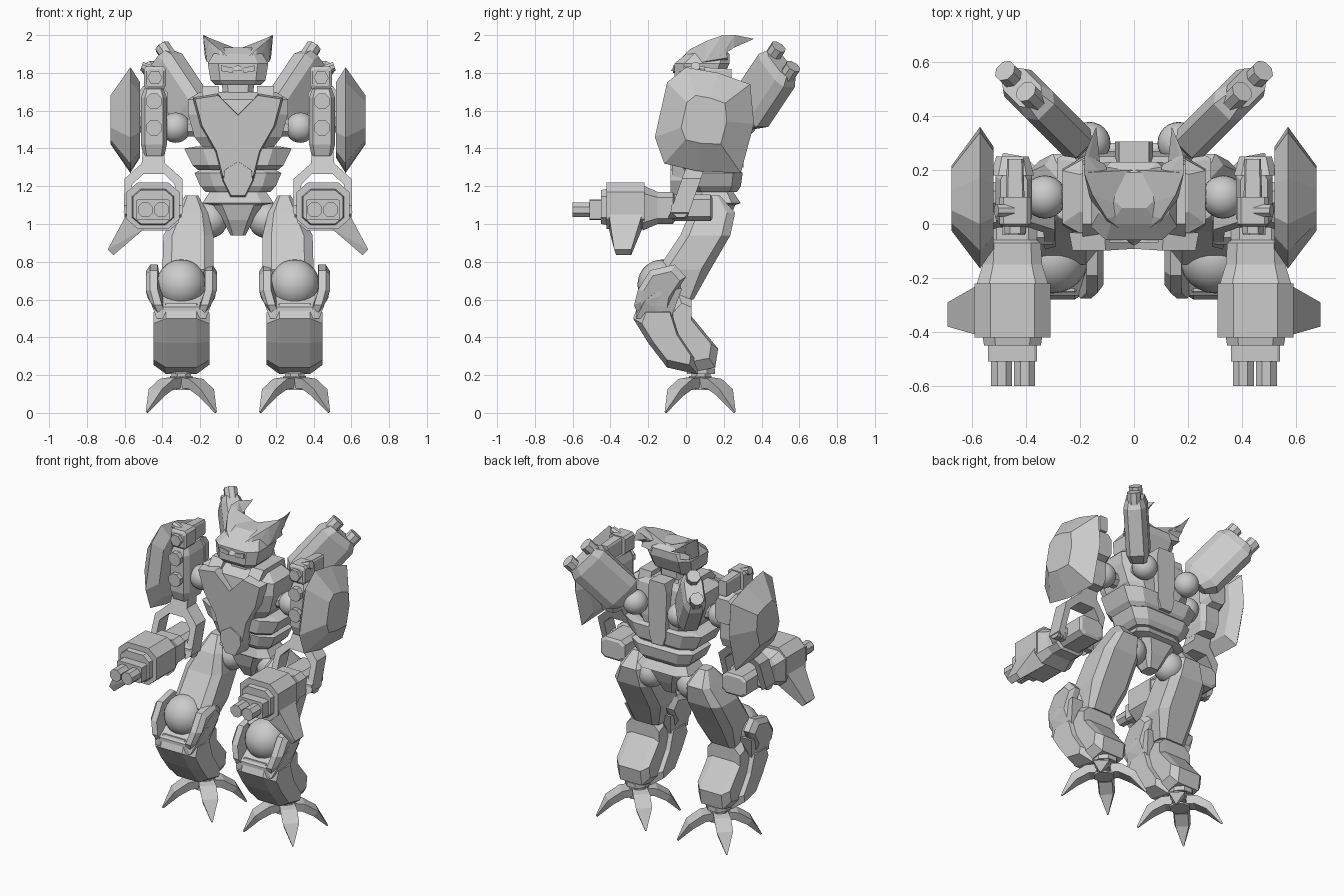
import bpy, bmesh, math
from mathutils import Vector, Matrix

if "Cube" in bpy.data.objects:
    bpy.data.objects.remove(bpy.data.objects["Cube"])

grey = bpy.data.materials.new("plain grey")
grey.diffuse_color = (0.6, 0.6, 0.6, 1)
grey.use_nodes = True
grey.node_tree.nodes["Principled BSDF"].inputs["Base Color"].default_value = grey.diffuse_color


def finish(name, bm, mirror=False, smooth=False):
    bmesh.ops.recalc_face_normals(bm, faces=bm.faces)
    for f in bm.faces:
        f.smooth = smooth
    me = bpy.data.meshes.new(name)
    bm.to_mesh(me)
    bm.free()
    me.materials.append(grey)
    ob = bpy.data.objects.new(name, me)
    bpy.context.collection.objects.link(ob)
    if mirror:
        m = ob.modifiers.new("Mirror", 'MIRROR')
        m.use_mirror_merge = False
    return ob


def loft(name, rings, mirror=False):
    """Skin a stack of equal-length point rings and cap both ends."""
    bm = bmesh.new()
    vs = [[bm.verts.new(p) for p in r] for r in rings]
    n = len(vs[0])
    for a, b in zip(vs, vs[1:]):
        for i in range(n):
            bm.faces.new((a[i], a[(i + 1) % n], b[(i + 1) % n], b[i]))
    bm.faces.new(vs[0])
    bm.faces.new(vs[-1])
    return finish(name, bm, mirror)


def octagon(hx, hy, c=0.35):
    cx, cy = hx * (1 - c), hy * (1 - c)
    return [(cx, -hy), (hx, -cy), (hx, cy), (cx, hy),
            (-cx, hy), (-hx, cy), (-hx, -cy), (-cx, -hy)]


def body(name, levels, c=0.35):
    """Horizontal octagon levels: z, half width, front y, back y."""
    return loft(name, [[(x, y + (f + b) / 2, z) for x, y in octagon(w, (b - f) / 2, c)]
                       for z, w, f, b in levels])


def along_y(name, x, z, levels, c=0.35):
    """Octagon levels along y: y, half width, half height."""
    return loft(name, [[(x + u, y, z + v) for u, v in octagon(w, h, c)]
                       for y, w, h in levels], True)


def slab(name, poly, layers):
    """Side outline (y, z) repeated at each x, scaled for chamfered edges."""
    cy = sum(p[0] for p in poly) / len(poly)
    cz = sum(p[1] for p in poly) / len(poly)
    return loft(name, [[(x, cy + (y - cy) * s, cz + (z - cz) * s) for y, z in poly]
                       for x, s in layers], True)


def plate(name, poly, y0, y1, shear=0.0, mirror=False, s=1.0):
    """Front outline (x, z) given depth, optionally leaning with height."""
    cx = sum(p[0] for p in poly) / len(poly)
    cz = sum(p[1] for p in poly) / len(poly)
    front = [(cx + (x - cx) * s, y0 + shear * (z - 1.3), cz + (z - cz) * s) for x, z in poly]
    back = [(x, y1 + shear * (z - 1.3), z) for x, z in poly]
    return loft(name, [front, back], mirror)


def hull(name, pts, mirror=False):
    bm = bmesh.new()
    vs = [bm.verts.new(p) for p in pts]
    r = bmesh.ops.convex_hull(bm, input=vs)
    bmesh.ops.delete(bm, geom=[v for v in r["geom_interior"] if isinstance(v, bmesh.types.BMVert)],
                     context='VERTS')
    return finish(name, bm, mirror)


def ball(name, c, r):
    bm = bmesh.new()
    bmesh.ops.create_uvsphere(bm, u_segments=24, v_segments=14, radius=r,
                              matrix=Matrix.Translation(c))
    return finish(name, bm, True, True)


def rod(name, p0, p1, r, n=8):
    a, b = Vector(p0), Vector(p1)
    d = b - a
    m = Matrix.Translation((a + b) / 2) @ d.to_track_quat('Z', 'Y').to_matrix().to_4x4()
    bm = bmesh.new()
    bmesh.ops.create_cone(bm, cap_ends=True, segments=n, radius1=r, radius2=r,
                          depth=d.length, matrix=m @ Matrix.Rotation(math.pi / n, 4, 'Z'))
    return finish(name, bm, True)


def both(half):
    return half + [(-x, z) for x, z in reversed(half) if x > 0]


# Torso: chest, ribs, waist and pelvis
body("chest", [(1.36, .15, -.02, .26), (1.46, .23, -.05, .27), (1.58, .265, -.06, .26),
               (1.66, .265, -.05, .25), (1.70, .20, .01, .22)])
body("upper_rib", [(1.285, .21, .0, .27), (1.31, .24, -.03, .29), (1.40, .285, -.03, .30),
                   (1.41, .22, .0, .28)])
body("lower_rib", [(1.17, .17, .04, .27), (1.20, .20, .02, .29), (1.27, .23, .01, .30),
                   (1.29, .19, .03, .28)])
body("waist", [(1.12, .13, .06, .25), (1.32, .18, .03, .26)])
body("pelvis", [(.94, .04, .10, .19), (1.02, .08, .06, .23), (1.10, .13, .04, .26),
                (1.11, .19, .03, .29), (1.17, .15, .05, .25)])
plate("breastplate", both([(0, 1.58), (.11, 1.69), (.24, 1.67), (.20, 1.52), (.12, 1.38),
                           (.085, 1.24)]), -.075, -.01, -.06, s=.95)
plate("belly_plate", both([(0, 1.34), (.08, 1.29), (.085, 1.23), (.04, 1.14)]), -.082, .08, s=.9)
plate("spine_plate", both([(.055, 1.72), (.07, 1.66), (.06, 1.36), (.04, 1.30)]), .305, .20)
body("neck", [(1.56, .07, .0, .18), (1.80, .09, .01, .18)])
hull("collar", [(x, y, z) for x in (.10, .19) for y, z in
                ((-.06, 1.66), (.0, 1.73), (.22, 1.73), (.25, 1.60))], True)

# Head: face, helmet crest and swept horns
body("head", [(1.735, .12, -.04, .16), (1.76, .145, -.06, .19), (1.85, .16, -.06, .23),
              (1.90, .13, .0, .23), (1.935, .07, .06, .19)])
plate("visor", [(.02, 1.825), (.09, 1.84), (.09, 1.81), (.03, 1.80)], -.068, -.055, mirror=True)
hull("helmet_crest", [(0, -.08, 1.81), (0, -.06, 1.84), (0, .20, 1.925), (0, .05, 1.895),
                      (.085, .14, 1.945), (.10, .02, 1.925), (.155, .11, 1.97),
                      (.185, .19, 1.998), (.165, .10, 1.86), (.09, -.03, 1.82),
                      (.175, .22, 1.88), (.06, .22, 1.86)], True)
hull("horn_base", [(.085, .14, 1.94), (.155, .11, 1.97), (.185, .19, 1.998), (.175, .17, 1.88),
                   (.182, .26, 2.0), (.17, .25, 1.93), (.105, .22, 1.935)], True)
hull("horn_tip", [(.185, .19, 1.995), (.178, .2, 1.91), (.182, .26, 2.0), (.125, .22, 1.94),
                  (.14, .36, 1.98)], True)

# Back cannons on ball mounts, aimed up and outward
aim = Vector((.485, .485, .73)).normalized()
wide = Vector((.5, .5, -.665)).normalized()
thin = aim.cross(wide)
muzzle = Vector((.415, .505, 1.85))


def cannon_ring(t, w, h):
    return [muzzle + aim * t + wide * u + thin * v for u, v in octagon(w, h, .4)]


loft("cannon_body", [cannon_ring(-.40, .08, .05), cannon_ring(-.34, .128, .07),
                     cannon_ring(-.05, .128, .07), cannon_ring(0, .10, .055)], True)
for label, k in (("upper", -.075), ("lower", .075)):
    p = muzzle + wide * k
    rod(label + "_muzzle", p - aim * .08, p + aim * .05, .043)
ball("cannon_mount", (.165, .30, 1.54), .078)
rod("cannon_stub", (.16, .18, 1.54), (.16, .30, 1.54), .06)
rod("cannon_neck", (.165, .30, 1.54), muzzle - aim * .35, .045)

# Shoulders and shields
ball("shoulder_ball", (.33, .10, 1.51), .08)
rod("shoulder_axle", (.22, .10, 1.51), (.42, .10, 1.51), .05)
loft("upper_arm", [[(.445 + x, .10 + y, z) for x, y in octagon(w, d, .3)] for z, w, d in
                   ((1.36, .055, .09), (1.42, .068, .11), (1.67, .068, .11), (1.72, .05, .09))], True)
for z in (1.51, 1.65):
    rod("arm_bolt", (.445, .0, z), (.445, -.04, z), .045)
along_y("arm_top_hinge", .44, 1.775, [(-.01, .045, .045), (.0, .058, .06), (.10, .058, .06)], .25)
along_y("hinge_lug", .44, 1.77, [(.08, .035, .06), (.24, .03, .05)], .2)
rod("hinge_knob", (.44, .02, 1.775), (.44, -.035, 1.775), .04, 6)
rod("hinge_pin", (.44, .05, 1.81), (.51, .05, 1.835), .025)
along_y("arm_back_box", .45, 1.62, [(.18, .08, .11), (.25, .06, .08)])
rod("shield_axle", (.48, .10, 1.54), (.56, .10, 1.54), .06)
rim = [(.0, 1.83), (.17, 1.80), (.34, 1.74), (.36, 1.53), (.29, 1.27), (.06, 1.28),
       (-.115, 1.32), (-.165, 1.46), (-.10, 1.75)]
slab("shoulder_shield", rim, [(.52, .72), (.57, 1.0), (.675, .46)])

# Elbow forks and forearm guns
fork = [(.40, 1.43), (.50, 1.43), (.51, 1.32), (.60, 1.24), (.605, 1.06), (.565, 1.03), (.56, 1.21),
        (.50, 1.265), (.39, 1.265), (.335, 1.21), (.33, 1.03), (.29, 1.06), (.295, 1.24), (.385, 1.32)]
plate("elbow_fork", fork, .0, .10, .35, True)
rod("elbow_axle", (.30, -.03, 1.08), (.60, -.03, 1.08), .05)
along_y("forearm_rear", .45, 1.085, [(.14, .075, .055), (.13, .09, .07), (-.06, .09, .07),
                                     (-.07, .105, .085), (-.15, .11, .085), (-.23, .135, .12)])
along_y("forearm_gun", .45, 1.097, [(-.22, .14, .123), (-.42, .14, .123)], .42)
along_y("gun_front_plate", .45, 1.09, [(-.42, .11, .095), (-.45, .105, .09)], .4)
along_y("barrel_block", .45, 1.075, [(-.44, .09, .055), (-.51, .09, .055)], .12)
for x in (.405, .49):
    rod("gun_barrel", (x, -.50, 1.075), (x, -.60, 1.075), .042)
hull("forearm_blade", [(x, y, z) for x, z, ya, yb in
                       ((.49, .98, -.41, -.23), (.585, 1.06, -.41, -.23),
                        (.69, .865, -.38, -.29), (.66, .835, -.37, -.29)) for y in (ya, yb)], True)

# Legs: hip, thigh, knee, shin and calf
ball("hip_ball", (.15, .15, 1.02), .095)
loft("thigh", [[((a + b) / 2 + x, (f + k) / 2 + y, z) for x, y in octagon((b - a) / 2, (k - f) / 2)]
               for z, a, b, f, k in ((1.15, .21, .28, .10, .18), (1.06, .16, .33, .02, .26),
                                     (.94, .13, .395, -.03, .235), (.76, .13, .40, -.15, .13),
                                     (.60, .19, .38, -.08, .04))], True)
ball("knee_ball", (.30, -.125, .68), .132)
guard = [(-.19, .755), (-.06, .785), (.0, .72), (-.08, .60), (-.09, .53), (-.25, .51),
         (-.275, .57), (-.255, .65)]
for name, sgn in (("outer_knee_guard", 1), ("inner_knee_guard", -1)):
    loft(name, [[(.30 + sgn * (w - .045 * max(0, (.62 - z) / .1)), -.13 + (y + .13) * s,
                  .64 + (z - .64) * s) for y, z in guard]
                for w, s in ((.125, 1), (.165, 1), (.188, .75))], True)
hull("knee_cup", [(.30 + s * w, y, z) for s in (-1, 1) for w, y, z in
                  ((.17, -.16, .64), (.17, -.02, .66), (.13, -.265, .50), (.13, -.08, .50),
                   (.10, -.265, .56), (.165, -.22, .59))], True)
slab("shin", [(-.25, .58), (-.28, .50), (-.20, .37), (-.10, .24), (.06, .205), (.07, .27),
              (-.03, .42), (-.08, .58)], [(.152, .74), (.22, 1), (.38, 1), (.448, .74)])
slab("calf", [(-.10, .56), (-.04, .63), (.03, .60), (.03, .51), (.17, .34), (.155, .24),
              (.05, .22), (-.10, .40)], [(.18, .75), (.22, 1), (.38, 1), (.42, .75)])

# Feet: ankle and four long arched claws set diagonally
rod("ankle", (.30, .08, .30), (.30, .08, .18), .055)
rod("ankle_collar", (.30, .08, .235), (.30, .08, .205), .08)
rod("foot_hub", (.30, .075, .195), (.30, .075, .12), .065)
for i in range(4):
    a = (i + .5) * math.pi / 2
    d, s = Vector((math.cos(a), math.sin(a), 0)), Vector((-math.sin(a), math.cos(a), 0))
    hub, up = Vector((.30, .075, 0)), Vector((0, 0, 1))
    loft("claw", [[hub + d * ro + s * w + up * zo, hub + d * ro - s * w + up * zo,
                   hub + d * ri - s * w * .8 + up * zi, hub + d * ri + s * w * .8 + up * zi]
                  for ro, zo, ri, zi, w in ((.03, .19, .02, .13, .045), (.11, .18, .09, .13, .052),
                                            (.195, .125, .165, .09, .05),
                                            (.262, .006, .254, .0, .004))], True)
